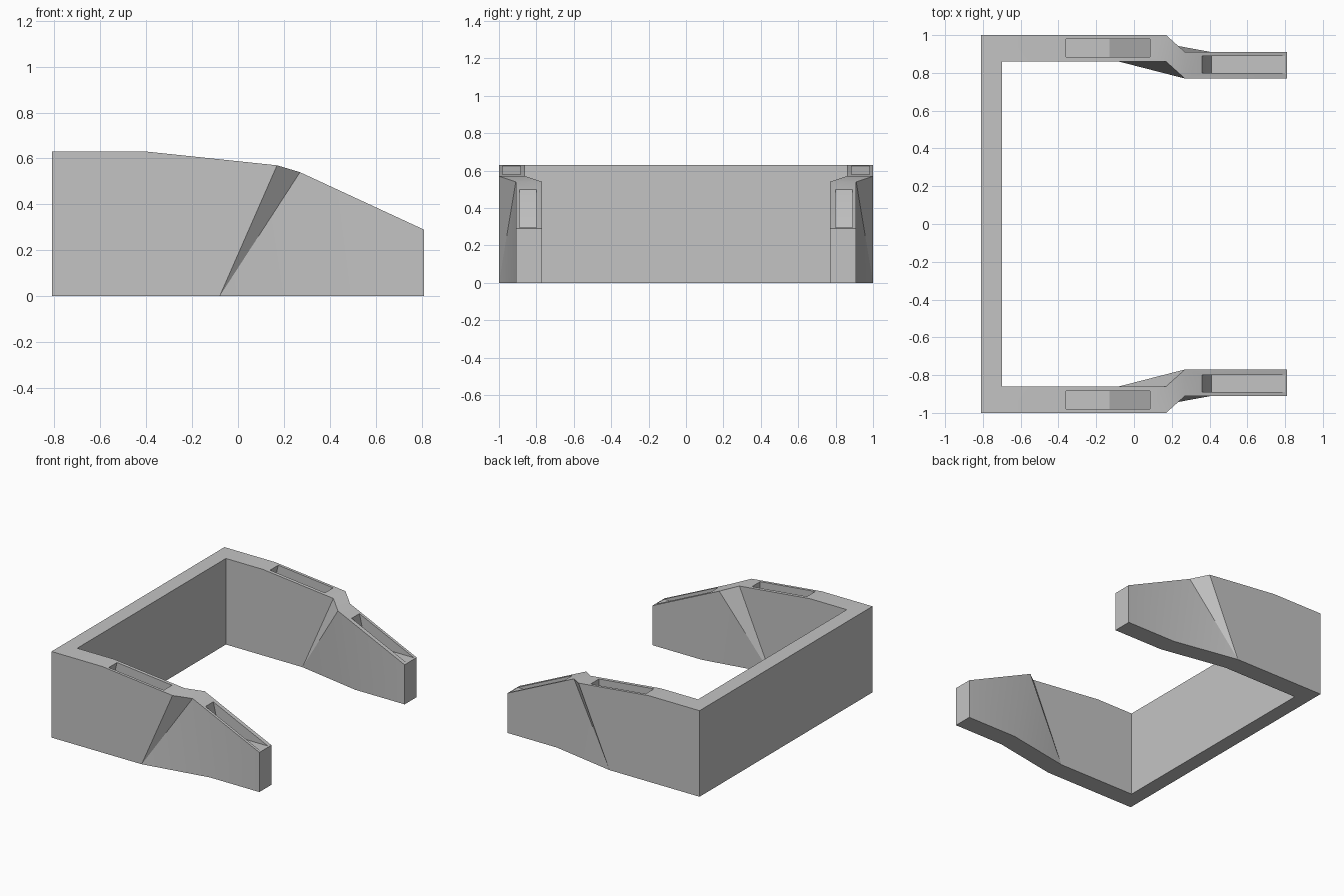
import bpy
import bmesh

if "Cube" in bpy.data.objects:
    bpy.data.objects.remove(bpy.data.objects["Cube"], do_unlink=True)

# One plain grey for everything
grey = bpy.data.materials.new("plain grey")
grey.use_nodes = True
colour = (0.55, 0.55, 0.55, 1)
grey.diffuse_color = colour
for node in grey.node_tree.nodes:
    if node.type == 'BSDF_PRINCIPLED':
        node.inputs["Base Color"].default_value = colour


def finish(name, bm):
    """Turn a bmesh into a linked object with outward normals."""
    bmesh.ops.recalc_face_normals(bm, faces=bm.faces)
    mesh = bpy.data.meshes.new(name)
    bm.to_mesh(mesh)
    bm.free()
    mesh.materials.append(grey)
    obj = bpy.data.objects.new(name, mesh)
    bpy.context.collection.objects.link(obj)
    return obj


def prism(name, profile, y0, y1):
    """Extrude an (x, z) profile along y."""
    bm = bmesh.new()
    face = bm.faces.new([bm.verts.new((x, y0, z)) for x, z in profile])
    new = bmesh.ops.extrude_face_region(bm, geom=[face])["geom"]
    bmesh.ops.translate(bm, vec=(0, y1 - y0, 0),
                        verts=[v for v in new if isinstance(v, bmesh.types.BMVert)])
    return finish(name, bm)


# Outer edge of an arm as (x, y, z); the inner edge is offset by the thickness
TOP = [(-.81, 1, .63), (-.40, 1, .63), (.17, 1, .57), (.27, .91, .54), (.81, .91, .29)]
BOTTOM = [(-.81, 1, 0), (-.08, 1, 0), (.41, .91, 0), (.81, .91, 0)]
THICK = .14
INNER_X = -.70

bm = bmesh.new()


def edge_line(points, side, inner):
    line = []
    for i, (x, y, z) in enumerate(points):
        if inner:
            y -= THICK
            x = INNER_X if i == 0 else x
        line.append(bm.verts.new((x, y * side, z)))
    return line


def arm(side):
    """Build one kinked arm and return its four open corner vertices."""
    to, ti = edge_line(TOP, side, False), edge_line(TOP, side, True)
    bo, bi = edge_line(BOTTOM, side, False), edge_line(BOTTOM, side, True)
    # Side walls, with the twisted triangles at the kink
    for t, b in ((to, bo), (ti, bi)):
        bm.faces.new((b[0], b[1], t[2], t[1], t[0]))
        bm.faces.new((b[1], t[3], t[2]))
        bm.faces.new((b[1], b[2], t[3]))
        bm.faces.new((b[2], b[3], t[4], t[3]))
    # Top and bottom strips
    for o, i in ((to, ti), (bo, bi)):
        for k in range(len(o) - 1):
            bm.faces.new((o[k], o[k + 1], i[k + 1], i[k]))
    # Blunt tip
    bm.faces.new((to[-1], ti[-1], bi[-1], bo[-1]))
    return to[0], ti[0], bi[0], bo[0]


# Back wall joins the two arms
left, right = arm(1), arm(-1)
for k in range(4):
    n = (k + 1) % 4
    bm.faces.new((left[k], left[n], right[n], right[k]))
frame = finish("bracket_frame", bm)

# Pockets sunk into the arm tops
REAR = [(-.36, .70), (.085, .70), (.085, .42), (-.13, .54), (-.38, .54), (-.36, .626)]
FRONT = [(.36, .70), (.80, .70), (.80, .293), (.41, .293), (.36, .498)]
bpy.context.view_layer.objects.active = frame
for side in (1, -1):
    for profile, y0, y1 in ((REAR, .885, .98), (FRONT, .80, .89)):
        cutter = prism("pocket_cutter", profile, y0 * side, y1 * side)
        cutter.hide_render = True
        mod = frame.modifiers.new("pocket", 'BOOLEAN')
        mod.operation = 'DIFFERENCE'
        mod.solver = 'EXACT'
        mod.object = cutter
        bpy.ops.object.modifier_apply(modifier=mod.name)
        bpy.data.objects.remove(cutter, do_unlink=True)

# Soften only the shallow folds
bpy.ops.object.select_all(action='DESELECT')
frame.select_set(True)
bpy.ops.object.shade_smooth_by_angle(angle=.35)
